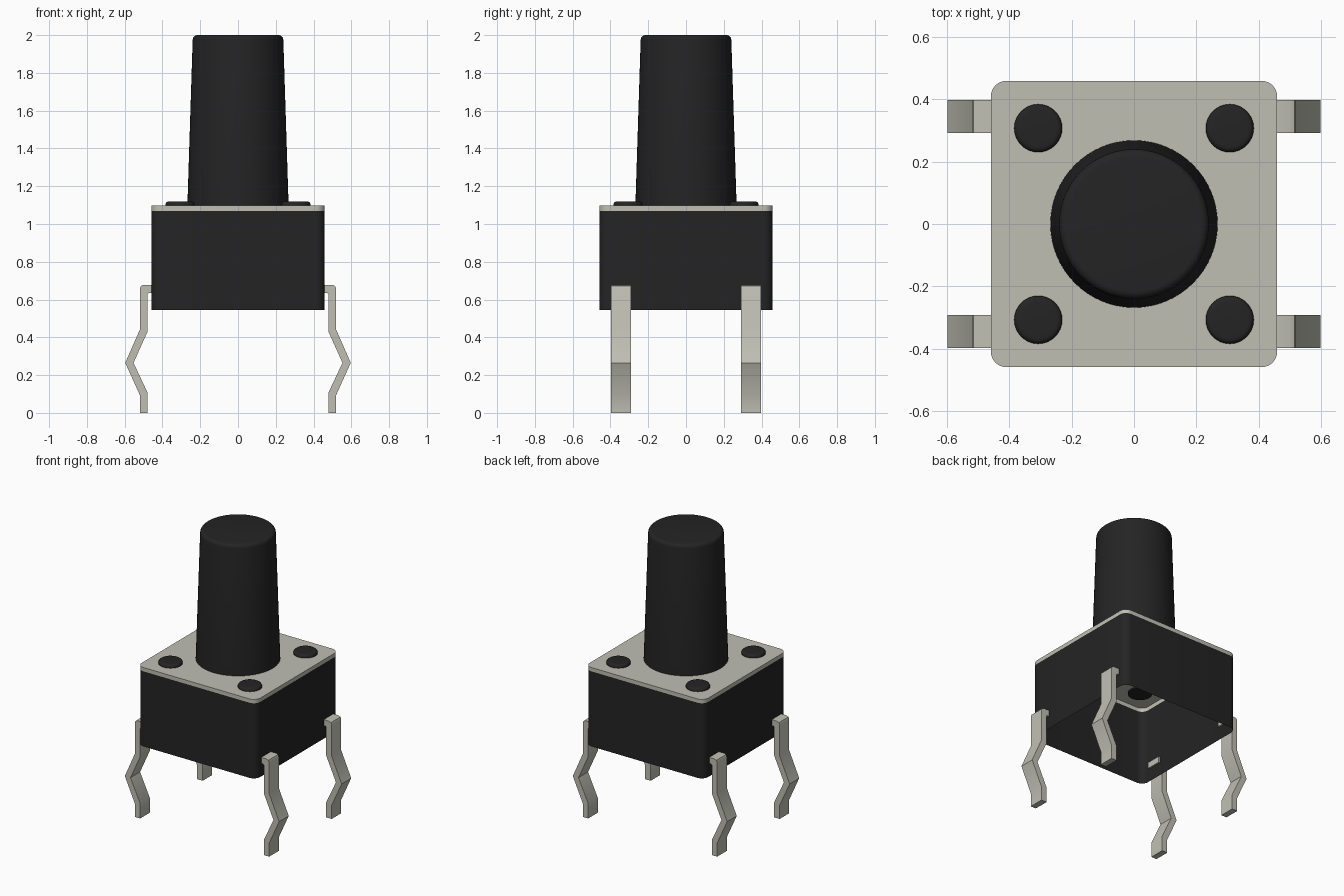
import bpy, bmesh, math

if "Cube" in bpy.data.objects:
    bpy.data.objects.remove(bpy.data.objects["Cube"])


def material(name, rgb):
    m = bpy.data.materials.new(name)
    m.use_nodes = True
    m.diffuse_color = (*rgb, 1)
    bsdf = m.node_tree.nodes["Principled BSDF"]
    bsdf.inputs["Base Color"].default_value = (*rgb, 1)
    bsdf.inputs["Roughness"].default_value = 0.6
    return m


BLACK = material("black plastic", (0.0175, 0.0175, 0.018))
METAL = material("pale metal", (0.52, 0.52, 0.455))


def finish(name, bm, mat, angle=35):
    mesh = bpy.data.meshes.new(name)
    bm.to_mesh(mesh)
    bm.free()
    mesh.materials.append(mat)
    ob = bpy.data.objects.new(name, mesh)
    bpy.context.collection.objects.link(ob)
    bpy.ops.object.select_all(action="DESELECT")
    ob.select_set(True)
    bpy.context.view_layer.objects.active = ob
    bpy.ops.object.shade_smooth_by_angle(angle=math.radians(angle))
    return ob


def loft(name, rings, mat, start_cap=True, end_cap=True):
    """Skin a stack of equal-length counter-clockwise rings."""
    bm = bmesh.new()
    loops = [[bm.verts.new(p) for p in ring] for ring in rings]
    n = len(loops[0])
    for a, b in zip(loops, loops[1:]):
        for i in range(n):
            j = (i + 1) % n
            bm.faces.new((a[i], a[j], b[j], b[i]))
    if start_cap:
        bm.faces.new(loops[0][::-1])
    if end_cap:
        bm.faces.new(loops[-1])
    return finish(name, bm, mat)


def rounded_square(half, radius, z, steps=6):
    pts = []
    for k in range(4):
        mid = math.pi / 4 + k * math.pi / 2
        cx = math.copysign(half - radius, math.cos(mid))
        cy = math.copysign(half - radius, math.sin(mid))
        for s in range(steps + 1):
            a = (k + s / steps) * math.pi / 2
            pts.append((cx + radius * math.cos(a), cy + radius * math.sin(a), z))
    return pts


def turned(name, profile, x, y, mat, sides):
    rings = [[(x + r * math.cos(math.tau * i / sides),
               y + r * math.sin(math.tau * i / sides), z) for i in range(sides)]
             for r, z in profile]
    return loft(name, rings, mat)


# Housing: an open-bottomed shell, closed above by the metal cover
HALF, CORNER = 0.459, 0.05
loft("housing", [rounded_square(HALF, CORNER, z) for z in (0.545, 1.07)],
     BLACK, start_cap=False, end_cap=False)
loft("cover_plate", [rounded_square(HALF, CORNER, z) for z in (1.07, 1.097)],
     METAL, start_cap=False)

# Tapered push button with a softly rounded top edge
R = 0.025
button = [(0.268, 1.085), (0.268, 1.097)]
button += [(0.240 - R + R * math.cos(a), 2.0 - R + R * math.sin(a))
           for a in (i * math.pi / 10 for i in range(6))]
turned("push_button", button, 0, 0, BLACK, 64)

# Four rivet heads and four bent legs
rivet = [(0.077, 1.088), (0.077, 1.105), (0.074, 1.113), (0.067, 1.118), (0.058, 1.119)]
leg = [(0.448, 0.678), (0.500, 0.678), (0.514, 0.672), (0.520, 0.658),
       (0.520, 0.440), (0.597, 0.265), (0.520, 0.095), (0.520, 0.0),
       (0.478, 0.0), (0.478, 0.105), (0.553, 0.265), (0.478, 0.432),
       (0.478, 0.628), (0.472, 0.636), (0.448, 0.636)]

for sx, side in ((1, "left"), (-1, "right")):
    for sy, end in ((-1, "front"), (1, "back")):
        turned(f"rivet_{end}_{side}", rivet, sx * 0.307, sy * 0.307, BLACK, 32)
        outline = leg if sx < 0 else leg[::-1]
        y0, y1 = sorted((sy * 0.292, sy * 0.398))
        # Reversed ring order keeps the normals pointing outwards
        loft(f"leg_{end}_{side}",
             [[(sx * x, y, z) for x, z in outline] for y in (y1, y0)], METAL)

# Make every closed part's normals consistent
for ob in bpy.context.collection.objects:
    if ob.name.startswith(("leg_", "rivet_", "push_button")):
        bm = bmesh.new()
        bm.from_mesh(ob.data)
        bmesh.ops.recalc_face_normals(bm, faces=bm.faces)
        bm.to_mesh(ob.data)
        bm.free()
